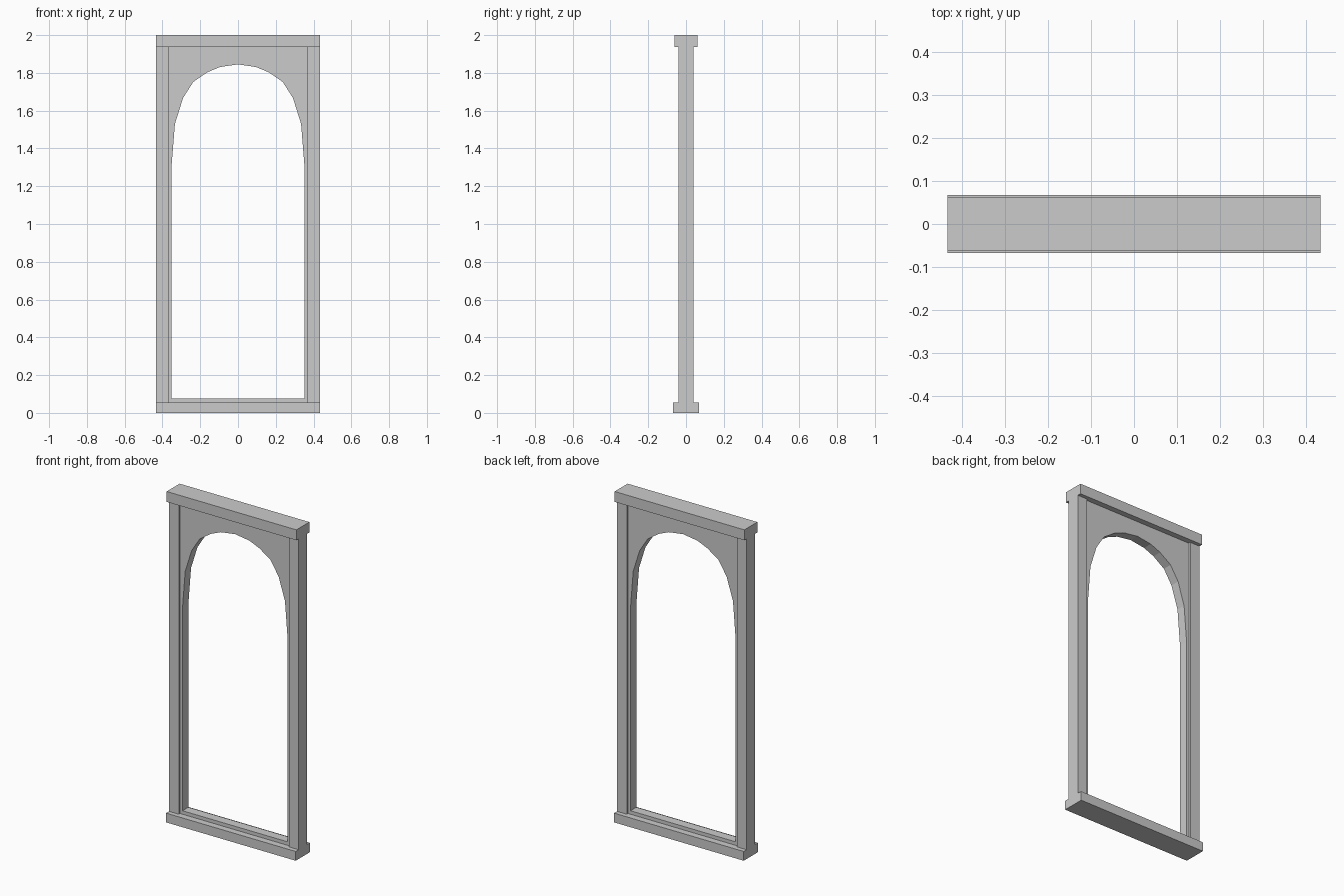
import bpy, bmesh
from math import radians
from mathutils import Matrix

if "Cube" in bpy.data.objects:
    bpy.data.objects.remove(bpy.data.objects["Cube"])

HALF_W = 0.434
BASE_TOP, HEAD_BOTTOM, TOP = 0.056, 1.937, 2.0


def box(name, x0, x1, half_depth, z0, z1):
    bm = bmesh.new()
    bmesh.ops.create_cube(bm, size=1)
    bmesh.ops.scale(bm, vec=(x1 - x0, 2 * half_depth, z1 - z0), verts=bm.verts)
    bmesh.ops.translate(bm, vec=((x0 + x1) / 2, 0, (z0 + z1) / 2), verts=bm.verts)
    mesh = bpy.data.meshes.new(name)
    bm.to_mesh(mesh)
    bm.free()
    obj = bpy.data.objects.new(name, mesh)
    bpy.context.collection.objects.link(obj)
    return obj


def outline_panel(name, outlines, half_depth):
    # Filled flat curve with inner outlines as holes, stood upright
    curve = bpy.data.curves.new(name + "_outline", 'CURVE')
    curve.dimensions = '2D'
    curve.fill_mode = 'BOTH'
    curve.extrude = half_depth
    for pts in outlines:
        s = curve.splines.new('POLY')
        s.points.add(len(pts) - 1)
        for p, (x, z) in zip(s.points, pts):
            p.co = (x, z, 0, 1)
        s.use_cyclic_u = True
        s.use_smooth = False
    helper = bpy.data.objects.new(name + "_outline", curve)
    bpy.context.collection.objects.link(helper)
    bpy.context.view_layer.update()
    mesh = bpy.data.meshes.new_from_object(
        helper.evaluated_get(bpy.context.evaluated_depsgraph_get()))
    bpy.data.objects.remove(helper)
    bm = bmesh.new()
    bm.from_mesh(mesh)
    bmesh.ops.transform(bm, matrix=Matrix.Rotation(radians(90), 4, 'X'), verts=bm.verts)
    bmesh.ops.remove_doubles(bm, verts=bm.verts, dist=1e-5)
    bmesh.ops.recalc_face_normals(bm, faces=bm.faces)
    for f in bm.faces:
        f.smooth = False
    bm.to_mesh(mesh)
    bm.free()
    obj = bpy.data.objects.new(name, mesh)
    bpy.context.collection.objects.link(obj)


# Sill and head beam
box("sill", -HALF_W, HALF_W, 0.068, 0, BASE_TOP)
box("head_beam", -HALF_W, HALF_W, 0.062, HEAD_BOTTOM, TOP)

# Side posts
for side, a, b in (("left", -HALF_W, -0.368), ("right", 0.368, HALF_W)):
    box(side + "_post", a, b, 0.04, BASE_TOP, HEAD_BOTTOM)

# Recessed panel with arched opening
half_arch = [(0.352, 0.077), (0.352, 1.305), (0.334, 1.53), (0.291, 1.667),
             (0.237, 1.752), (0.163, 1.803), (0.096, 1.831)]
opening = half_arch + [(0, 1.845)] + [(-x, z) for x, z in reversed(half_arch)]
frame = [(-0.401, BASE_TOP), (0.401, BASE_TOP), (0.401, HEAD_BOTTOM), (-0.401, HEAD_BOTTOM)]
outline_panel("arched_panel", [frame, opening], 0.028)
